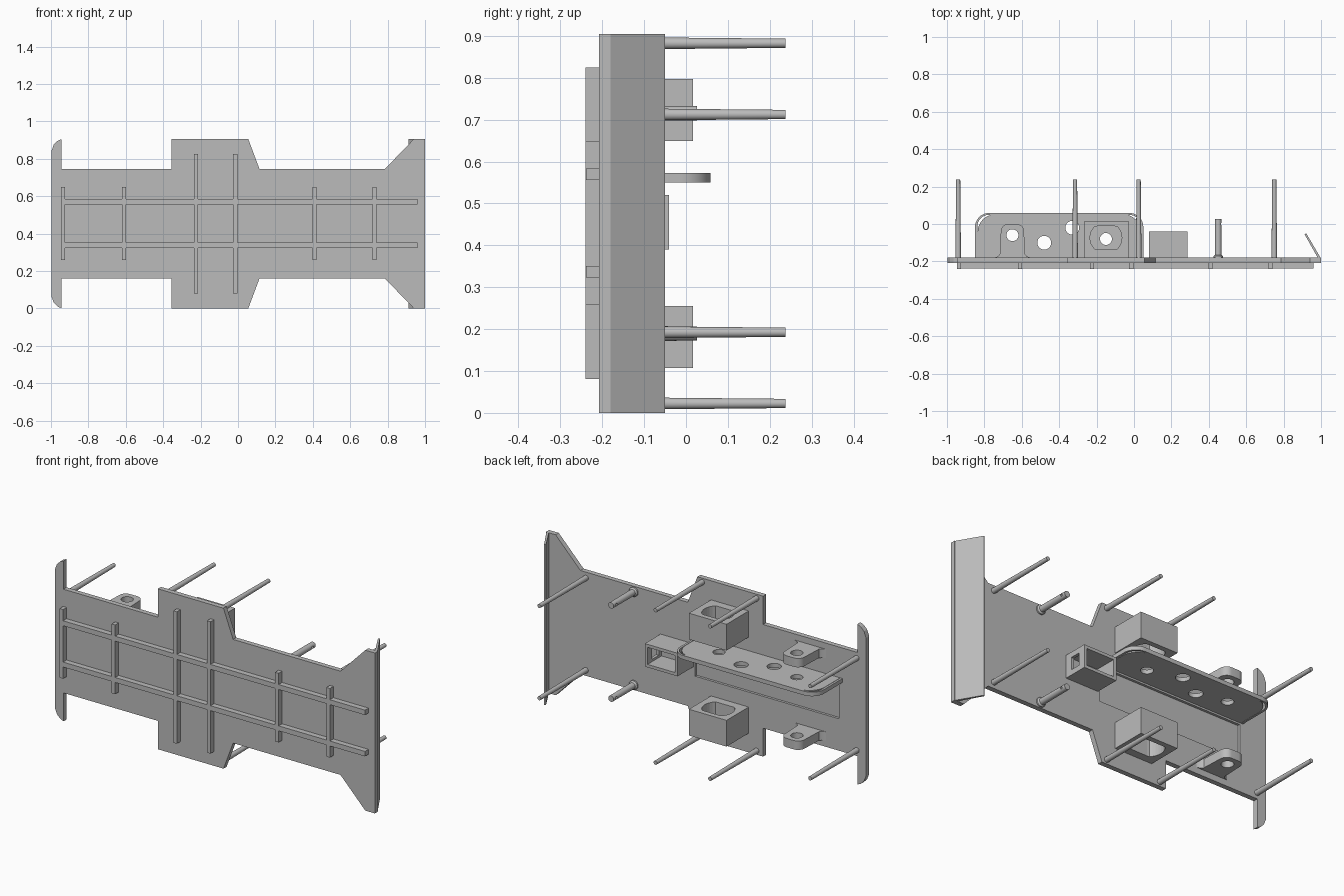
import bpy, bmesh, math
from mathutils import Vector

old = bpy.data.objects.get("Cube")
if old:
    bpy.data.objects.remove(old, do_unlink=True)

grey = bpy.data.materials.new("plain grey")
grey.use_nodes = True
grey.diffuse_color = (0.5, 0.5, 0.5, 1)
grey.node_tree.nodes["Principled BSDF"].inputs["Base Color"].default_value = (0.5, 0.5, 0.5, 1)

BACK = -0.18     # rear face of the plate
FRONT = -0.208   # front face of the plate
MID = 0.4525     # height of the mirror plane


def finish(name, bm):
    bmesh.ops.recalc_face_normals(bm, faces=bm.faces[:])
    me = bpy.data.meshes.new(name)
    bm.to_mesh(me)
    bm.free()
    me.materials.append(grey)
    ob = bpy.data.objects.new(name, me)
    bpy.context.collection.objects.link(ob)
    return ob


def prism(name, pts, axis, lo, hi):
    """Extrude a profile: (x, z) along y, (x, y) along z or (y, z) along x."""
    place = {"x": lambda a, b: (lo, a, b),
             "y": lambda a, b: (a, lo, b),
             "z": lambda a, b: (a, b, lo)}[axis]
    bm = bmesh.new()
    face = bm.faces.new([bm.verts.new(place(a, b)) for a, b in pts])
    new = bmesh.ops.extrude_face_region(bm, geom=[face])["geom"]
    step = Vector([(hi - lo) * (axis == k) for k in "xyz"])
    bmesh.ops.translate(bm, vec=step, verts=[g for g in new if isinstance(g, bmesh.types.BMVert)])
    return finish(name, bm)


def box(name, x0, x1, y0, y1, z0, z1):
    return prism(name, [(x0, y0), (x1, y0), (x1, y1), (x0, y1)], "z", z0, z1)


def circle(cx, cy, r, n=24):
    return [(cx + r * math.cos(math.tau * i / n), cy + r * math.sin(math.tau * i / n))
            for i in range(n)]


def arch(x0, x1, top, r, n=8):
    """Outline standing on the plate with two rounded far corners."""
    pts = [(x0, BACK)]
    for cx, start in ((x0 + r, math.pi), (x1 - r, math.pi / 2)):
        for i in range(n + 1):
            a = start - math.pi / 2 * i / n
            pts.append((cx + r * math.cos(a), top - r + r * math.sin(a)))
    return pts + [(x1, BACK)]


def cut(ob, *cutters):
    for c in cutters:
        c.hide_render = True
        mod = ob.modifiers.new("cut", "BOOLEAN")
        mod.object = c
        mod.solver = "EXACT"
        bpy.context.view_layer.objects.active = ob
        bpy.ops.object.modifier_apply(modifier=mod.name)
        bpy.data.objects.remove(c, do_unlink=True)


def smooth(ob):
    bpy.ops.object.select_all(action="DESELECT")
    ob.select_set(True)
    bpy.context.view_layer.objects.active = ob
    bpy.ops.object.shade_smooth_by_angle(angle=math.radians(35))


def rod(name, x, z, profile, n=20):
    """Turned pin pointing backwards; profile is (y, radius) pairs."""
    bm = bmesh.new()
    rings = [[bm.verts.new((a, y, b)) for a, b in circle(x, z, r, n)] for y, r in profile]
    for p, q in zip(rings, rings[1:]):
        for i in range(n):
            bm.faces.new((p[i], p[(i + 1) % n], q[(i + 1) % n], q[i]))
    bm.faces.new(rings[0])
    bm.faces.new(rings[-1])
    return finish(name, bm)


# Plate outline: upper half, then mirrored for the lower half
upper = [(-0.998, 0.84), (-0.985, 0.875), (-0.965, 0.895), (-0.943, 0.905),
         (-0.943, 0.745), (-0.355, 0.745), (-0.355, 0.905), (0.055, 0.905),
         (0.115, 0.745), (0.785, 0.745), (0.94, 0.905), (1.0, 0.905)]
lower = [(x, 2 * MID - z) for x, z in reversed(upper)]
plate = prism("base_plate", upper + lower, "y", FRONT, BACK)
cut(plate, box("recess_cutter", -0.83, 0.07, BACK - 0.014, 0, 0.34, 0.54))

# Angled end flap
prism("end_flap", [(1.0, BACK - 0.005), (0.985, BACK - 0.005), (0.912, -0.055), (0.921, -0.05)],
      "z", 0, 0.905)

# Rib grid on the front
for z in (0.337, 0.57):
    box("long_rib", -0.935, 0.96, -0.239, FRONT, z - 0.014, z + 0.014)
for x, half in ((-0.935, 0.195), (-0.61, 0.195), (-0.225, 0.372),
                (-0.015, 0.372), (0.41, 0.195), (0.73, 0.195)):
    box("cross_rib", x - 0.011, x + 0.011, -0.2395, FRONT, MID - half, MID + half)

# Parts that repeat above and below the middle
for s in (-1, 1):
    # Long tapered pins
    for x, off in ((-0.94, 0.26), (0.75, 0.26), (-0.315, 0.43), (0.025, 0.43)):
        smooth(rod("long_pin", x, MID + s * off, [(BACK, 0.015), (0.237, 0.011)]))

    # Short drilled pins with a collar
    x, z = 0.45, MID + s * 0.263
    pin = rod("short_pin", x, z, [(BACK, 0.026), (-0.172, 0.026), (-0.165, 0.018), (0.026, 0.017)])
    cut(pin, prism("pin_hole_cutter", [(a, b) for a, b in circle(0.0, z, 0.007, 12)],
                   "x", x - 0.1, x + 0.1))
    smooth(pin)

    # Blocks with a flat-sided round opening
    z = MID + s * 0.271
    block = box("block", -0.265, -0.03, BACK, 0.017, z - 0.074, z + 0.074)
    slot = [(a, max(-0.135, min(-0.012, b))) for a, b in circle(-0.15, -0.0735, 0.085, 32)]
    flat = [p for p in slot if -0.134 < p[1] < -0.013]
    for b in (-0.135, -0.012):
        row = sorted(p for p in slot if abs(p[1] - b) < 0.0001)
        flat += [row[0], row[-1]]
    flat.sort(key=lambda p: math.atan2(p[1] + 0.0735, p[0] + 0.15))
    cut(block, prism("slot_cutter", flat, "z", z - 0.1, z + 0.1))

    # Rounded tabs with a flared foot and a hole
    z = MID + s * 0.233
    outline = arch(-0.712, -0.588, 0.0, 0.04)
    foot = [(0.035, BACK), (0.015, BACK + 0.007), (0.005, BACK + 0.02)]
    outline = ([(-0.712 - d, y) for d, y in foot] + outline[1:-1]
               + [(-0.588 + d, y) for d, y in reversed(foot)])
    tab = prism("tab", outline, "z", z - 0.025, z + 0.025)
    cut(tab, prism("tab_hole_cutter", circle(-0.65, -0.06, 0.032), "z", z - 0.1, z + 0.1))
    smooth(tab)

# Middle shelf with four holes
shelf = prism("shelf", arch(-0.836, 0.036, 0.052, 0.095), "z", 0.55, 0.573)
cut(shelf, *[prism("shelf_hole_cutter", circle(x, y, r), "z", 0.5, 0.6)
             for x, y, r in ((-0.65, -0.06, 0.032), (-0.48, -0.1, 0.037),
                             (-0.33, -0.02, 0.037), (-0.15, -0.08, 0.032))])
smooth(shelf)

# Thin band bent around the shelf
band = arch(-0.85, 0.05, 0.059, 0.075) + arch(-0.838, 0.038, 0.049, 0.063)[::-1]
smooth(prism("shelf_band", band, "z", 0.55, 0.573))

# Hollow socket with a slot in its end
socket = box("socket", 0.08, 0.285, BACK, -0.04, 0.39, 0.52)
cut(socket,
    box("cavity_cutter", 0.097, 0.268, -0.165, 0, 0.407, 0.503),
    box("end_slot_cutter", 0.25, 0.3, -0.14, -0.08, 0.42, 0.49))
